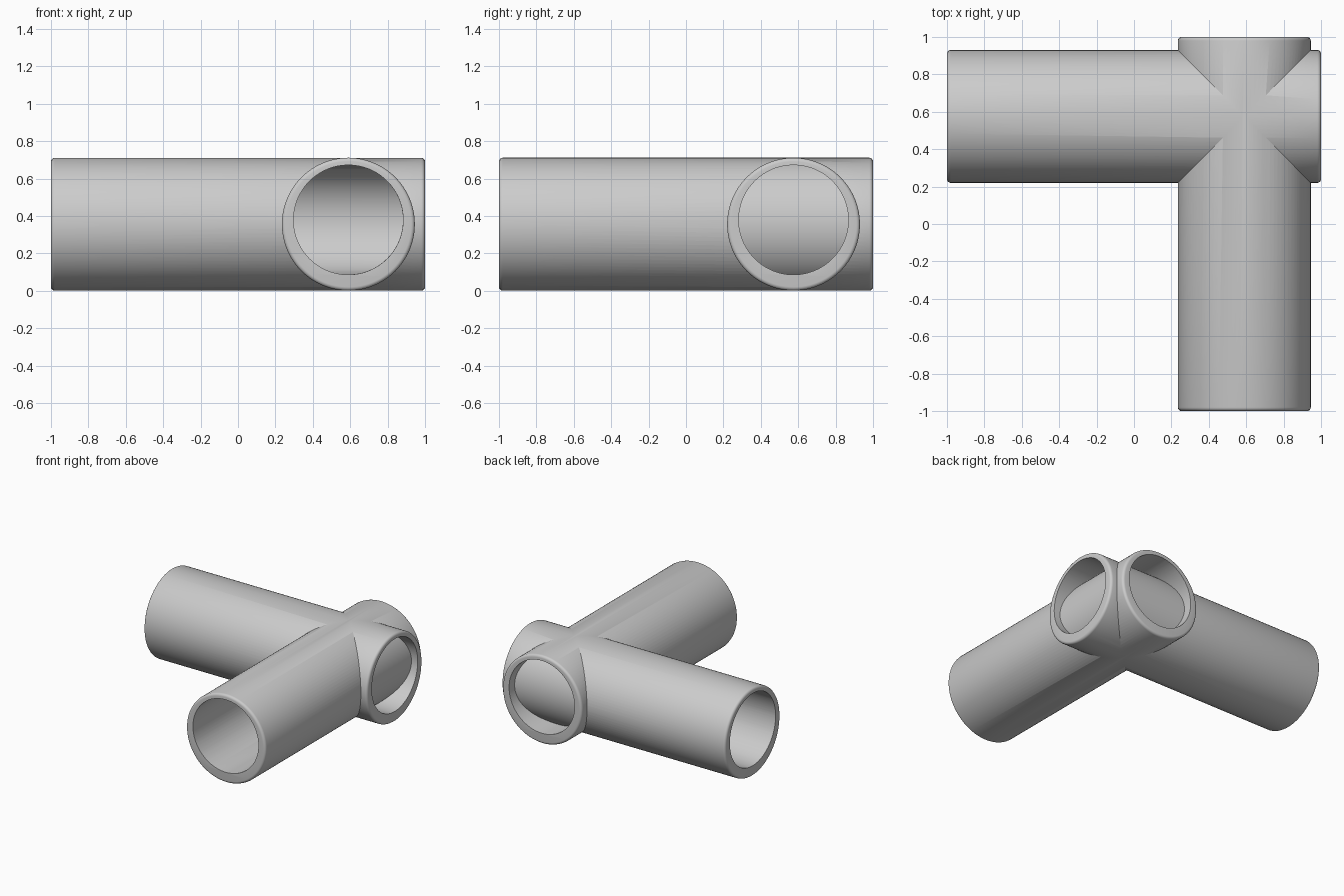
import bpy, bmesh, math

if "Cube" in bpy.data.objects:
    bpy.data.objects.remove(bpy.data.objects["Cube"])

CX, CY = 0.59, 0.575          # axes of the two pipes
R, ZO = 0.355, 0.356          # outer radius and axis height
r, ZI = 0.293, 0.379          # bore radius and (slightly raised) axis height
N = 96


def solid(name, along_x, rings, zc):
    """Lofted round bar; rings = [(radius, function(z) -> position along axis)]."""
    bm = bmesh.new()
    loops = []
    for rad, pos in rings:
        loop = []
        for i in range(N):
            a = 2 * math.pi * i / N
            u, z = rad * math.sin(a), zc + rad * math.cos(a)
            v = pos(z)
            loop.append(bm.verts.new((v, CY + u, z) if along_x else (CX + u, v, z)))
        loops.append(loop)
    for a, b in zip(loops, loops[1:]):
        for i in range(N):
            j = (i + 1) % N
            bm.faces.new((a[i], a[j], b[j], b[i]))
    # caps in horizontal strips, so they can follow a curved pipe wall
    for l in (loops[0], loops[-1]):
        bm.faces.new((l[0], l[1], l[-1]))
        for i in range(1, N // 2 - 1):
            bm.faces.new((l[i], l[i + 1], l[N - i - 1], l[N - i]))
        bm.faces.new((l[N // 2 - 1], l[N // 2], l[N // 2 + 1]))
    bmesh.ops.recalc_face_normals(bm, faces=bm.faces[:])
    me = bpy.data.meshes.new(name)
    bm.to_mesh(me)
    bm.free()
    ob = bpy.data.objects.new(name, me)
    bpy.context.collection.objects.link(ob)
    return ob


def flat(v):
    return lambda z: v


def wall(c, rad, zc):
    return lambda z: c + math.sqrt(max(rad * rad - (z - zc) ** 2, 0))


def pipe(name, along_x, rad):
    """Outer bar with rounded rims."""
    f = 0.02
    arc = [(rad - f + f * math.sin(t), 1 - f + f * math.cos(t))
           for t in [math.pi / 2 * k / 4 for k in range(5)]]
    rings = [(q, flat(-p)) for q, p in arc] + [(q, flat(p)) for q, p in reversed(arc)]
    return solid(name, along_x, rings, ZO)


def boolean(target, tool, op):
    m = target.modifiers.new(op, 'BOOLEAN')
    m.object, m.operation, m.solver = tool, op, 'EXACT'
    bpy.context.view_layer.objects.active = target
    bpy.ops.object.modifier_apply(modifier=m.name)
    bpy.data.objects.remove(tool)


# outer body: two crossing pipes
body = pipe("pipe_fitting", True, R)
boolean(body, pipe("cross_pipe", False, R + 0.0004), 'UNION')

# elbow bore joining the two long arms
boolean(body, solid("bore_y", False, [(r, flat(-1.1)), (r, flat(CY))], ZI), 'DIFFERENCE')
boolean(body, solid("bore_x", True, [(r - 0.0006, flat(-1.1)),
                                     (r - 0.0006, wall(CX, r - 0.0006, ZI))], ZI), 'DIFFERENCE')

# short sockets, stopped by the outer wall of the crossing pipe
for along_x, c in ((True, CX), (False, CY)):
    boolean(body, solid("socket", along_x, [(r, wall(c, R, ZO)), (r, flat(1.1))], ZI), 'DIFFERENCE')

bpy.ops.object.select_all(action='DESELECT')
body.select_set(True)
bpy.context.view_layer.objects.active = body
bpy.ops.object.shade_smooth_by_angle(angle=math.radians(25))
